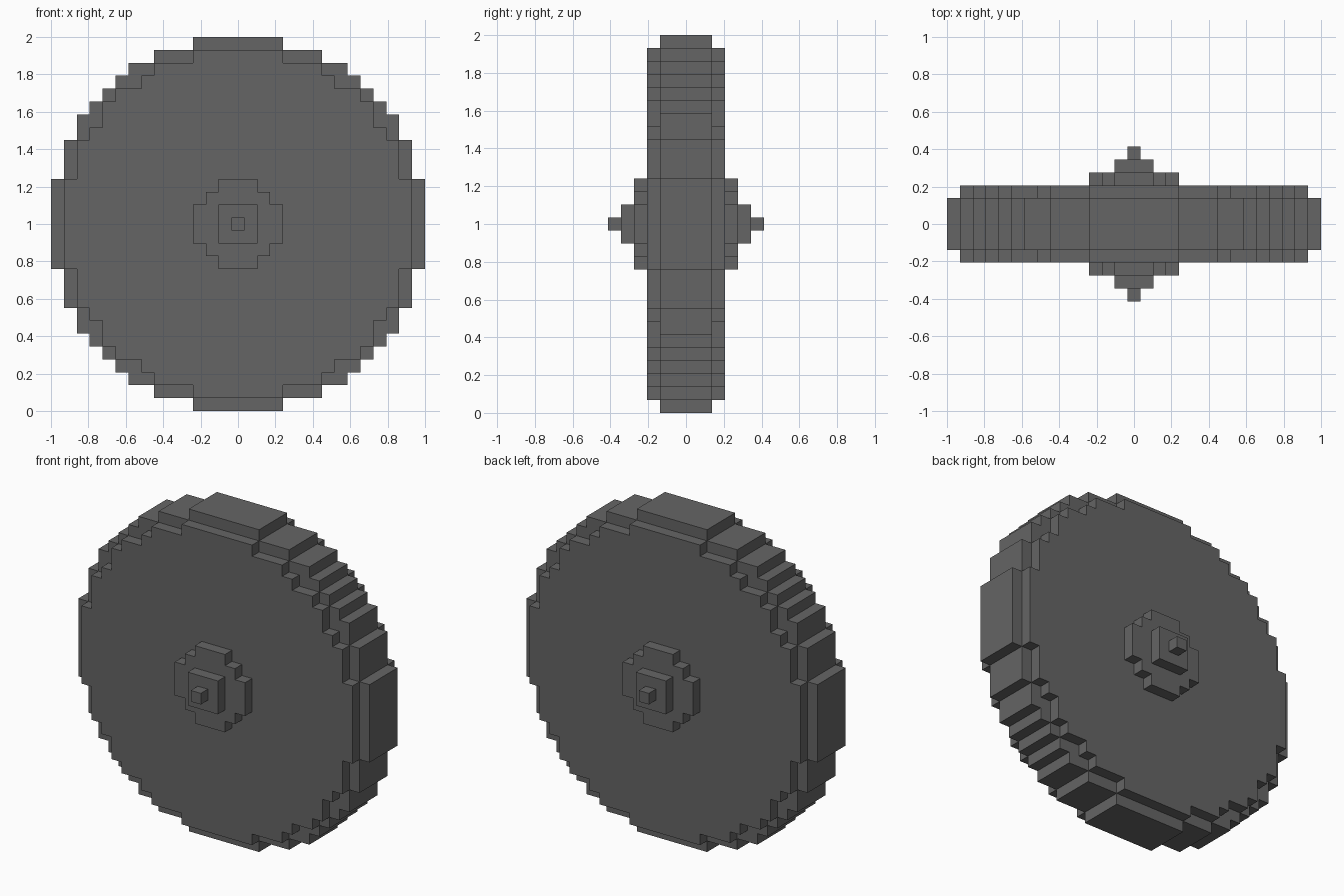
import bpy
import bmesh

cube = bpy.data.objects.get("Cube")
if cube:
    bpy.data.objects.remove(cube, do_unlink=True)

U = 2 / 29          # one block
CENTRE = 14.5 * U   # height of the wheel centre

grey = bpy.data.materials.new("dark grey")
grey.use_nodes = True
colour = (0.13, 0.13, 0.13, 1)
grey.diffuse_color = colour
grey.node_tree.nodes["Principled BSDF"].inputs["Base Color"].default_value = colour


def stepped_outline(corners):
    """Closed staircase outline from the outer corners of one quarter, in blocks."""
    quarter = []
    for i, (x, z) in enumerate(corners):
        quarter.append((x, z))
        if i + 1 < len(corners):
            quarter.append((x, corners[i + 1][1]))
    outline = []
    for sx, sz in ((1, 1), (1, -1), (-1, -1), (-1, 1)):
        part = [(sx * x, sz * z) for x, z in quarter]
        outline += part if sx * sz > 0 else part[::-1]
    return outline


def slab(name, corners, y0, y1):
    """Extrude a stepped outline from y0 to y1 (in blocks)."""
    bm = bmesh.new()
    face = bm.faces.new([bm.verts.new((x * U, y0 * U, z * U + CENTRE))
                         for x, z in stepped_outline(corners)])
    result = bmesh.ops.extrude_face_region(bm, geom=[face])
    moved = [g for g in result["geom"] if isinstance(g, bmesh.types.BMVert)]
    bmesh.ops.translate(bm, verts=moved, vec=(0, (y1 - y0) * U, 0))
    bmesh.ops.recalc_face_normals(bm, faces=bm.faces)
    mesh = bpy.data.meshes.new(name)
    bm.to_mesh(mesh)
    bm.free()
    mesh.materials.append(grey)
    obj = bpy.data.objects.new(name, mesh)
    bpy.context.collection.objects.link(obj)


# Tread: the widest, thinner disc
slab("tread", [(3.5, 14.5), (6.5, 13.5), (8.5, 12.5), (9.5, 11.5), (10.5, 10.5),
               (11.5, 9.5), (12.5, 8.5), (13.5, 6.5), (14.5, 3.5)], -2, 2)

# Side plates, hub steps and axle tips on both faces
wall = [(3.5, 13.5), (6.5, 12.5), (7.5, 11.5), (9.5, 10.5),
        (10.5, 9.5), (11.5, 7.5), (12.5, 6.5), (13.5, 3.5)]
hub = [(1.5, 3.5), (2.5, 2.5), (3.5, 1.5)]
for side, s in (("front", -1), ("back", 1)):
    slab(side + "_sidewall", wall, 2 * s, 3 * s)
    slab(side + "_hub", hub, 3 * s, 4 * s)
    slab(side + "_hub_cap", [(1.5, 1.5)], 4 * s, 5 * s)
    slab(side + "_axle_tip", [(0.5, 0.5)], 5 * s, 6 * s)
